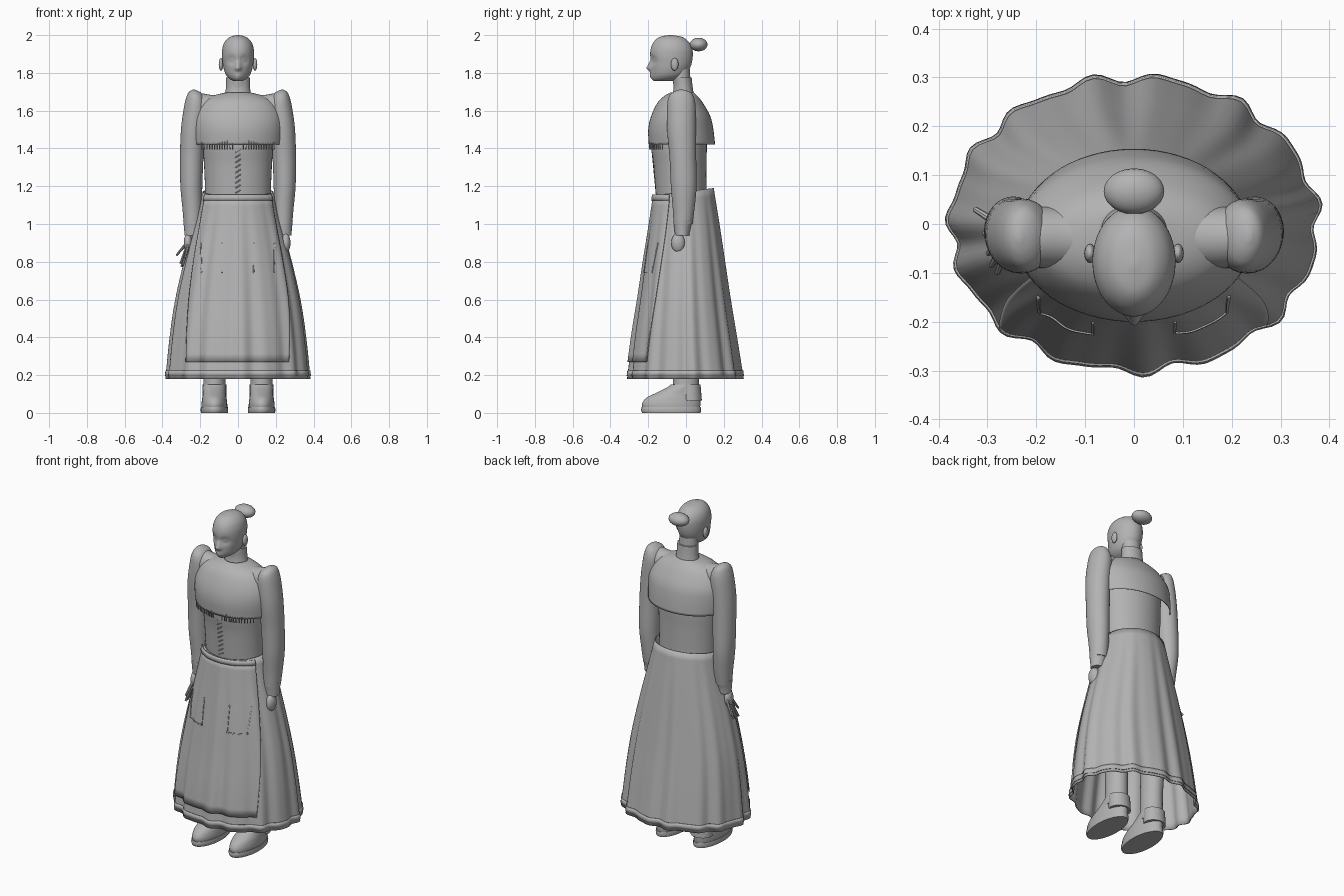
import bpy, bmesh, math
from mathutils import Vector

if "Cube" in bpy.data.objects:
    bpy.data.objects.remove(bpy.data.objects["Cube"])

grey = bpy.data.materials.new("plain_grey")
grey.diffuse_color = (0.45, 0.45, 0.45, 1)
grey.use_nodes = True
grey.node_tree.nodes["Principled BSDF"].inputs["Base Color"].default_value = grey.diffuse_color


def finish(name, bm, angle=40, thick=0):
    bmesh.ops.recalc_face_normals(bm, faces=bm.faces)
    me = bpy.data.meshes.new(name)
    bm.to_mesh(me)
    bm.free()
    me.materials.append(grey)
    me.shade_smooth()
    me.set_sharp_from_angle(angle=math.radians(angle))
    ob = bpy.data.objects.new(name, me)
    bpy.context.collection.objects.link(ob)
    if thick:
        mod = ob.modifiers.new("thickness", 'SOLIDIFY')
        mod.thickness, mod.offset = thick, 0
    return ob


def spline(keys, steps):
    """Catmull-Rom through tuples of numbers."""
    out = []
    for i in range(len(keys) - 1):
        p0, p1, p2 = keys[max(i - 1, 0)], keys[i], keys[i + 1]
        p3 = keys[min(i + 2, len(keys) - 1)]
        for s in range(steps):
            t = s / steps
            out.append(tuple(0.5 * (2 * b + (c - a) * t + (2 * a - 5 * b + 4 * c - d) * t * t
                                    + (3 * b - a - 3 * c + d) * t ** 3)
                             for a, b, c, d in zip(p0, p1, p2, p3)))
    return out + [tuple(keys[-1])]


def grid(name, rows, wrap=True, cap=False, thick=0, angle=40):
    """Skin rows of points."""
    bm = bmesh.new()
    vs = [[bm.verts.new(p) for p in r] for r in rows]
    n = len(rows[0])
    for a, b in zip(vs, vs[1:]):
        for i in range(n if wrap else n - 1):
            j = (i + 1) % n
            bm.faces.new((a[i], a[j], b[j], b[i]))
    if cap:
        bm.faces.new(vs[0])
        bm.faces.new(vs[-1])
    return finish(name, bm, angle, thick)


def loft(name, keys, n=32, steps=4, cap=True, thick=0, along_x=False, shape=None, angle=40):
    """Oval rings (position, centre, half width, front y, back y)."""
    rows = []
    for z, c, r, yf, yb in spline(keys, steps):
        row = []
        for i in range(n):
            a = math.tau * i / n
            u, y = c + r * math.cos(a), (yf + yb) / 2 + (yb - yf) / 2 * math.sin(a)
            p = Vector((z, y, u)) if along_x else Vector((u, y, z))
            row.append(shape(p) if shape else p)
        rows.append(row)
    return grid(name, rows, cap=cap, thick=thick, angle=angle)


def ball(name, loc, size, seg=24):
    bm = bmesh.new()
    bmesh.ops.create_uvsphere(bm, u_segments=seg, v_segments=seg // 2, radius=1)
    for v in bm.verts:
        v.co = Vector(v.co[k] * size[k] + loc[k] for k in range(3))
    return finish(name, bm)


def rod(name, a, b, r1, r2, seg=8):
    a, b = Vector(a), Vector(b)
    bm = bmesh.new()
    bmesh.ops.create_cone(bm, cap_ends=True, segments=seg, radius1=r1, radius2=r2, depth=(b - a).length)
    q = (b - a).to_track_quat('Z', 'Y')
    for v in bm.verts:
        v.co = q @ v.co + (a + b) / 2
    return finish(name, bm)


# Head with sculpted face: (x, z, radius, outward push)
FACE = [(0, 1.825, .012, .024), (0, 1.85, .010, .010), (.034, 1.868, .015, -.013),
        (-.034, 1.868, .015, -.013), (0, 1.793, .016, .007), (0, 1.807, .010, -.004),
        (0, 1.768, .018, .006), (.034, 1.868, .007, .007), (-.034, 1.868, .007, .007)]


def face(p):
    if p.y < -.1:
        p.y -= sum(h * math.exp(-((p.x - x) ** 2 + (p.z - z) ** 2) / (2 * s * s)) for x, z, s, h in FACE)
    return p


loft("head", [(1.757, 0, .025, -.165, -.07), (1.77, 0, .047, -.176, -.03), (1.79, 0, .064, -.182, .0),
              (1.82, 0, .075, -.184, .018), (1.85, 0, .081, -.186, .03), (1.89, 0, .085, -.19, .036),
              (1.93, 0, .083, -.186, .033), (1.965, 0, .07, -.17, .014), (1.99, 0, .043, -.14, -.02),
              (2.0, 0, .006, -.09, -.075)], n=72, steps=6, shape=face, angle=70)
ball("hair_bun", (0, .067, 1.95), (.062, .047, .036))
for s in (-1, 1):
    ball("ear", (s * .09, -.06, 1.845), (.012, .02, .034), 16)
loft("neck", [(1.66, 0, .055, -.06, .03), (1.82, 0, .054, -.075, .02)], steps=1)
loft("collar", [(1.67, 0, .072, -.075, .045), (1.72, 0, .064, -.066, .036), (1.775, 0, .063, -.068, .03)])

# Bodice and cape
BODICE = [(1.08, 0, .175, -.155, .11), (1.2, 0, .175, -.163, .108), (1.32, 0, .18, -.172, .108),
          (1.42, 0, .185, -.185, .11), (1.55, 0, .18, -.17, .1), (1.66, 0, .1, -.1, .05)]
loft("bodice", BODICE, n=48)
loft("cape", [(1.42, 0, .236, -.195, .152), (1.5, 0, .241, -.198, .143), (1.57, 0, .235, -.183, .127),
              (1.64, 0, .196, -.15, .088), (1.675, 0, .14, -.115, .06), (1.695, 0, .062, -.08, .04)],
     n=64, cap=False, thick=.004)
loft("shoulder_yoke", [(s * .245, 1.62, h, f, b) for s, h, f, b in
                       ((-1, .07, -.08, .03), (-.8, .072, -.09, .035), (-.5, .062, -.09, .035),
                        (0, .07, -.09, .04), (.5, .062, -.09, .035), (.8, .072, -.09, .035),
                        (1, .07, -.08, .03))], along_x=True)

# Fringe on the cape and lacing down the bodice
for s in (-1, 1):
    for i in range(13):
        x = s * (.03 + i * .0135)
        y = -.0215 - .175 * math.sqrt(1 - (x / .238) ** 2)
        rod("fringe", (x, y + .001, 1.395), (x, y, 1.47), .003, .002, 6)
for i in range(9):
    z = 1.17 + i * .027
    y = -.163 - (z - 1.2) * .095
    rod("lacing", (-.015, y, z - .008), (.015, y, z + .012), .003, .003, 6)

# Sleeves, cuffs
for s in (-1, 1):
    loft("sleeve", [(1.0, s * .24, .047, -.066, .034), (1.08, s * .242, .052, -.07, .045),
                    (1.2, s * .247, .058, -.08, .056), (1.35, s * .245, .062, -.087, .054),
                    (1.5, s * .238, .064, -.1, .052), (1.62, s * .225, .061, -.1, .051),
                    (1.675, s * .226, .046, -.09, .04), (1.7, s * .231, .028, -.065, .02),
                    (1.711, s * .235, .006, -.035, -.015)])
    loft("cuff", [(.94, s * .24, .043, -.058, .018), (.98, s * .24, .046, -.062, .024),
                  (1.02, s * .24, .05, -.067, .036)])

# Right-hand side fist, other hand with open fingers
ball("closed_hand", (.252, -.042, .9), (.026, .036, .052))
ball("open_hand", (-.265, -.03, .9), (.022, .034, .05))
for tip, base in (((-.325, .03, .835), (-.27, -.005, .9)), ((-.305, -.02, .79), (-.272, -.02, .87)),
                  ((-.298, -.06, .775), (-.27, -.033, .87)), ((-.292, -.085, .78), (-.268, -.045, .875)),
                  ((-.28, -.1, .82), (-.262, -.05, .9))):
    rod("finger", base, tip, .0095, .006)

# Skirt surface shared by skirt, hem, apron and pockets; angle 0 faces front
SKIRT = spline([(.18, .372, -.298, .298), (.4, .352, -.272, .264), (.6, .324, -.242, .232),
                (.8, .28, -.214, .203), (1.0, .228, -.184, .174), (1.19, .18, -.158, .144)], 12)


def skirt_point(a, z, off=0):
    for lo, hi in zip(SKIRT, SKIRT[1:]):
        if z <= hi[0] or hi is SKIRT[-1]:
            t = (z - lo[0]) / (hi[0] - lo[0])
            break
    _, rx, yf, yb = (p + (q - p) * t for p, q in zip(lo, hi))
    wave = .008 * (1.2 - z) * (math.sin(15 * a + 1) + .5 * math.sin(23 * a))
    mid, ry = (yf + yb) / 2, (yb - yf) / 2
    return Vector(((rx + off + wave) * math.sin(a), mid - (ry + off + wave) * math.cos(a), z))


def sheet(name, z0, z1, nz, edges, na, off, wrap=False, thick=.004, droop=0):
    rows = []
    for i in range(nz + 1):
        t = i / nz
        row = []
        lo, hi = edges(z0 + (z1 - z0) * t)
        for j in range(na if wrap else na + 1):
            a = lo + (hi - lo) * j / na
            row.append(skirt_point(a, z0 + (z1 - droop * (1 + math.cos(a)) / 2 - z0) * t, off))
        rows.append(row)
    return grid(name, rows, wrap=wrap, thick=thick)


def around(z):
    return 0, math.tau


def apron_edges(z):
    h = math.radians(46 + 15 * (z - .27) / .87)
    return -h, h


sheet("skirt", .18, 1.19, 24, around, 144, 0, True, .006, .04)
sheet("hem_band", .195, .225, 2, around, 144, .005, True)
sheet("apron", .27, 1.14, 20, apron_edges, 60, .009, thick=.005)
sheet("apron_waistband", 1.125, 1.155, 2, apron_edges, 40, .014, thick=.006)


# Pocket seams as thin strips
def angle_at(x, z):
    return math.asin(x / skirt_point(math.pi / 2, z).x)


for s in (-1, 1):
    for x0, x1, z0, z1 in ((.077, .082, .74, .9), (.18, .185, .74, .9), (.077, .185, .74, .746)):
        sheet("pocket_seam", z0, z1, 8, lambda z: (angle_at(s * x0, z), angle_at(s * x1, z)), 10, .013)

# Legs, shoes and soles
for s in (-1, 1):
    c = s * .125
    loft("leg", [(.1, c, .06, -.07, .068), (.25, c, .058, -.068, .068), (.45, c, .064, -.07, .075),
                 (.95, s * .1, .08, -.09, .08)])
    loft("shoe", [(.025, c, .068, -.23, .074), (.05, c, .068, -.232, .077), (.08, c, .064, -.21, .078),
                  (.105, c, .06, -.16, .077), (.135, c, .06, -.1, .076), (.15, c, .058, -.08, .074)])
    loft("sole", [(0, c, .071, -.232, .077), (.015, c, .073, -.238, .08), (.03, c, .071, -.235, .078)],
         steps=2)
    loft("heel_cuff", [(.065, c, .064, -.03, .084), (.15, c, .063, -.03, .077)], steps=1)
